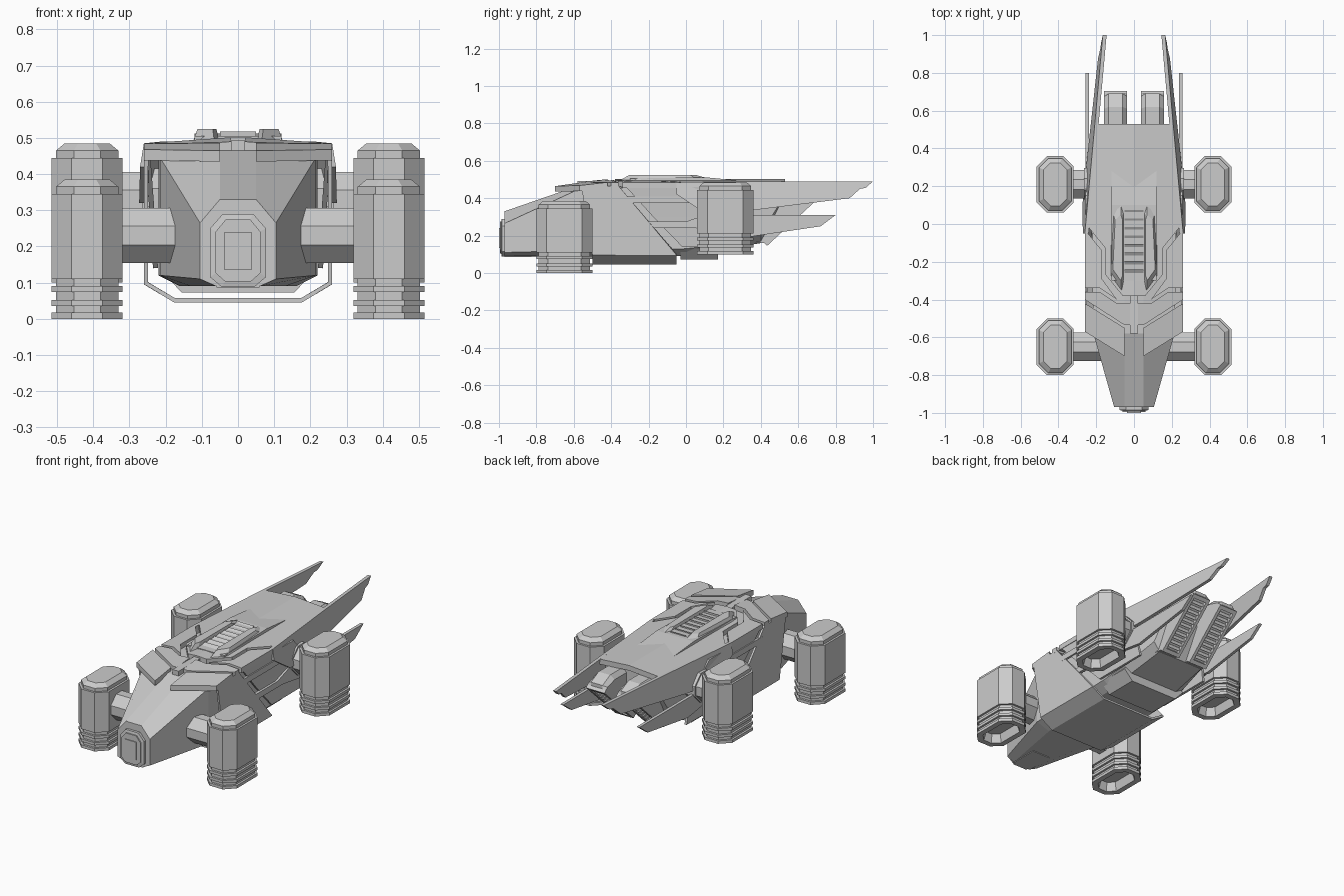
import bpy, bmesh, math
from mathutils import Vector

cube = bpy.data.objects.get("Cube")
if cube:
    bpy.data.objects.remove(cube, do_unlink=True)

grey = bpy.data.materials.new("hull_grey")
grey.use_nodes = True
GREY = (0.6, 0.6, 0.6, 1)
grey.diffuse_color = GREY
grey.node_tree.nodes["Principled BSDF"].inputs["Base Color"].default_value = GREY


def rings(name, loops, mirror=False, closed=True, solid=0):
    """Bridge equal-length loops of 3D points; closed loops get end caps."""
    bm = bmesh.new()
    rows = [[bm.verts.new(p) for p in loop] for loop in loops]
    n = len(rows[0])
    for a, b in zip(rows, rows[1:]):
        for i in range(n if closed else n - 1):
            j = (i + 1) % n
            bm.faces.new((a[i], a[j], b[j], b[i]))
    if closed:
        bm.faces.new(rows[0])
        bm.faces.new(rows[-1])
    bmesh.ops.recalc_face_normals(bm, faces=bm.faces)
    mesh = bpy.data.meshes.new(name)
    bm.to_mesh(mesh)
    bm.free()
    mesh.materials.append(grey)
    obj = bpy.data.objects.new(name, mesh)
    bpy.context.collection.objects.link(obj)
    if solid:
        mod = obj.modifiers.new("thickness", 'SOLIDIFY')
        mod.thickness, mod.offset = solid, 0
    if mirror:
        mod = obj.modifiers.new("mirror", 'MIRROR')
        mod.use_mirror_merge = False
    return obj


def hull(name, sections):
    """Loft symmetric cross-sections given as (y, right-half points)."""
    loops = []
    for y, half in sections:
        full = half + [(-x, z) for x, z in reversed(half)]
        loops.append([(x, y, z) for x, z in full])
    return rings(name, loops)


def box(name, x0, x1, y0, y1, z0, z1, mirror=False):
    loop = [(x0, y0), (x1, y0), (x1, y1), (x0, y1)]
    return rings(name, [[(x, y, z) for x, y in loop] for z in (z0, z1)], mirror)


def side_plate(name, outline, thick, x_of):
    """Mirrored plate from a (y, z) outline, with x given by a rule."""
    return rings(name, [[(x_of(y, z) + d, y, z) for y, z in outline]
                        for d in (0, thick)], True)


def roof_z(x, y):
    return 0.503 - 0.07 * abs(x) + min(0, (y + 0.45) * 0.14)


def roof_plate(name, outline, depth=0.03):
    return rings(name, [[(x, y, roof_z(x, y) - d) for x, y in outline]
                        for d in (depth, 0)], True)


# Main body
hull("main_hull", [
    (-0.97, [(0.06, 0.09), (0.105, 0.11), (0.105, 0.265), (0.05, 0.33)]),
    (-0.58, [(0.13, 0.09), (0.215, 0.12), (0.215, 0.445), (0.05, 0.465)]),
    (-0.3, [(0.16, 0.09), (0.22, 0.12), (0.22, 0.455), (0.05, 0.475)]),
    (0.0, [(0.16, 0.09), (0.22, 0.13), (0.22, 0.455), (0.05, 0.475)]),
    (0.17, [(0.16, 0.12), (0.21, 0.15), (0.21, 0.455), (0.05, 0.475)]),
    (0.4, [(0.15, 0.16), (0.19, 0.21), (0.19, 0.455), (0.05, 0.475)]),
    (0.5, [(0.12, 0.34), (0.175, 0.37), (0.175, 0.455), (0.05, 0.475)])])
belly = [(0.155, 0.072), (0.21, 0.13), (0.19, 0.16)]
hull("rear_belly", [(-0.03, belly), (0.17, belly)])

# Nose cap with stepped panel
cap = [(0.045, 0.088), (0.077, 0.115), (0.077, 0.25), (0.042, 0.29)]
inner = [(x * 0.8, 0.19 + (z - 0.19) * 0.85) for x, z in cap]
hull("nose_cap", [(-0.96, cap), (-0.985, cap), (-0.988, inner), (-0.995, inner)])
box("nose_panel", -0.037, 0.037, -1.0, -0.99, 0.135, 0.24)
box("chin_block", -0.06, 0.06, -0.97, -0.8, 0.086, 0.11)

# Wrapped side and belly armour: rows of x, z, front y, back y
half = [(0.254, 0.465, -0.56, -0.36), (0.254, 0.098, -0.5, -0.05),
        (0.175, 0.051, -0.5, -0.05)]
wrap = half + [(-x, z, a, b) for x, z, a, b in reversed(half)]
rings("belly_armour", [[(x, r[k], z) for x, z, *r in wrap] for k in (0, 1)],
      closed=False, solid=0.012)
flank = [(0.25, 0.46, -0.32, 0.15), (0.238, 0.3, -0.175, 0.3), (0.228, 0.14, -0.02, 0.33)]
rings("flank_armour", [[(x, r[k], z) for x, z, *r in flank] for k in (0, 1)],
      mirror=True, closed=False, solid=0.014)

# Roof armour plates
roof_plate("front_roof_plate", [(0.26, -0.57), (0.05, -0.7), (0.05, -0.55), (0.26, -0.42)])
roof_plate("second_roof_plate", [(0.26, -0.4), (0.05, -0.535), (0.02, -0.535),
                                 (0.02, -0.42), (0.09, -0.42), (0.18, -0.36), (0.26, -0.36)])
roof_plate("shoulder_plate", [(0.09, -0.4), (0.17, -0.29), (0.17, -0.14),
                              (0.26, -0.03), (0.26, -0.34), (0.18, -0.34)])
roof_plate("rear_deck", [(0, -0.38), (0.06, -0.38), (0.15, -0.27), (0.15, -0.13),
                         (0.255, 0.0), (0.2, 0.53), (0, 0.53)])
box("roof_spine", -0.02, 0.02, -0.58, -0.36, 0.455, 0.493)

# Raised roof vent with two side rails and slats
foot = [(0.05, 0.12), (0.07, 0.18), (0.12, 0.08), (0.125, -0.28), (0.065, -0.37), (0.05, -0.3)]
top = [(0.06, 0.02), (0.07, 0.05), (0.1, 0.02), (0.112, -0.24), (0.07, -0.3), (0.06, -0.27)]
rings("roof_vent_rail", [[(x, y, z) for x, y in loop]
                         for loop, z in ((foot, 0.488), (top, 0.525))], True)
rings("roof_vent_slope", [[(x, -0.3, 0.49), (x, 0.1, 0.49), (x, 0.33, 0.49),
                           (x, 0.1, 0.512), (x, -0.3, 0.505)] for x in (-0.12, 0.12)])
for i in range(8):
    y = -0.27 + i * 0.045
    rings("roof_vent_slat", [[(x, y, 0.5), (x, y + 0.03, 0.5), (x, y + 0.03, 0.518)]
                             for x in (-0.05, 0.05)])

# Long upper fins, lower fins and side strips
side_plate("upper_fin", [(-0.05, 0.485), (0.5, 0.49), (1.0, 0.49), (0.96, 0.455),
                         (0.93, 0.45), (0.875, 0.4), (0.35, 0.335), (0.1, 0.32),
                         (-0.05, 0.42)], 0.02,
           lambda y, z: 0.235 - 0.09 * y + 0.16 * (0.49 - z))
side_plate("lower_fin", [(-0.31, 0.275), (0.0, 0.275), (0.1, 0.31), (0.8, 0.31),
                         (0.72, 0.25), (0.35, 0.195), (0.05, 0.24), (-0.28, 0.24)],
           0.018, lambda y, z: 0.239)
side_plate("side_strip", [(-0.37, 0.41), (0.06, 0.41), (0.06, 0.375), (-0.33, 0.375)],
           0.014, lambda y, z: 0.246)

# Slanted rear exhaust boxes with louvres
full = [(0.3, 0.17), (0.42, 0.16), (0.69, 0.41), (0.69, 0.43), (0.62, 0.465), (0.3, 0.465)]
slim = full[:3] + [(0.675, 0.42), (0.61, 0.44), (0.3, 0.44)]
rings("exhaust_box", [[(x, y, z) for y, z in loop] for x, loop in
                      ((0.037, slim), (0.06, full), (0.135, full), (0.158, slim))], True)
start = Vector((0, 0.42, 0.16))
along = Vector((0, 0.27, 0.25)).normalized()
out = Vector((0, along.z, -along.y))


def on_slope(name, x0, x1, a, b, h0, h1):
    """Bar on the slanted exhaust face from a to b along it."""
    pts = [start + along * a, start + along * b,
           start + along * b + out * h1, start + along * a + out * h0]
    rings(name, [[p + Vector((x, 0, 0)) for p in pts] for x in (x0, x1)], True)


for x in (0.037, 0.14):
    on_slope("exhaust_frame_side", x, x + 0.018, 0, 0.368, 0.02, 0.02)
for a in (0, 0.345):
    on_slope("exhaust_frame_end", 0.05, 0.145, a, a + 0.023, 0.02, 0.02)
for i in range(11):
    a = 0.036 + i * 0.028
    on_slope("exhaust_louvre", 0.055, 0.14, a, a + 0.014, 0.016, 0.004)

# Four lift pods: profile of (inset, height), ending in the hollow underside
profile = [(0.045, 0.05), (0.032, 0), (0, 0), (0, 0.017), (0.012, 0.017), (0.012, 0.036),
           (0, 0.036), (0, 0.052), (0.012, 0.052), (0.012, 0.074), (0, 0.074), (0, 0.09),
           (0.012, 0.09), (0.012, 0.11), (0, 0.11), (0, 0.345), (0.012, 0.345),
           (0.012, 0.365), (0.036, 0.385)]


def octagon(hx, hy, c):
    return [(hx, hy - c), (hx - c, hy), (c - hx, hy), (-hx, hy - c),
            (-hx, c - hy), (c - hx, -hy), (hx - c, -hy), (hx, c - hy)]


for label, cy, base in (("front", -0.65, 0), ("rear", 0.21, 0.1)):
    rings(label + "_pod", [[(0.417 + x, cy + y, base + z) for x, y in
                            octagon(0.098 - d, 0.15 - d, 0.055 - d * 0.5)]
                           for d, z in profile], True)
    # Support arm and mounting collar
    for part, x0, x1, r in (("arm", 0.15, 0.34, 0.076), ("collar", 0.2, 0.265, 0.086)):
        if label == "front" and part == "collar":
            continue
        rings(label + "_" + part, [[(x, cy + y, base + 0.23 + z) for y, z in
                                    octagon(r, r, r * 0.65)] for x in (x0, x1)], True)
